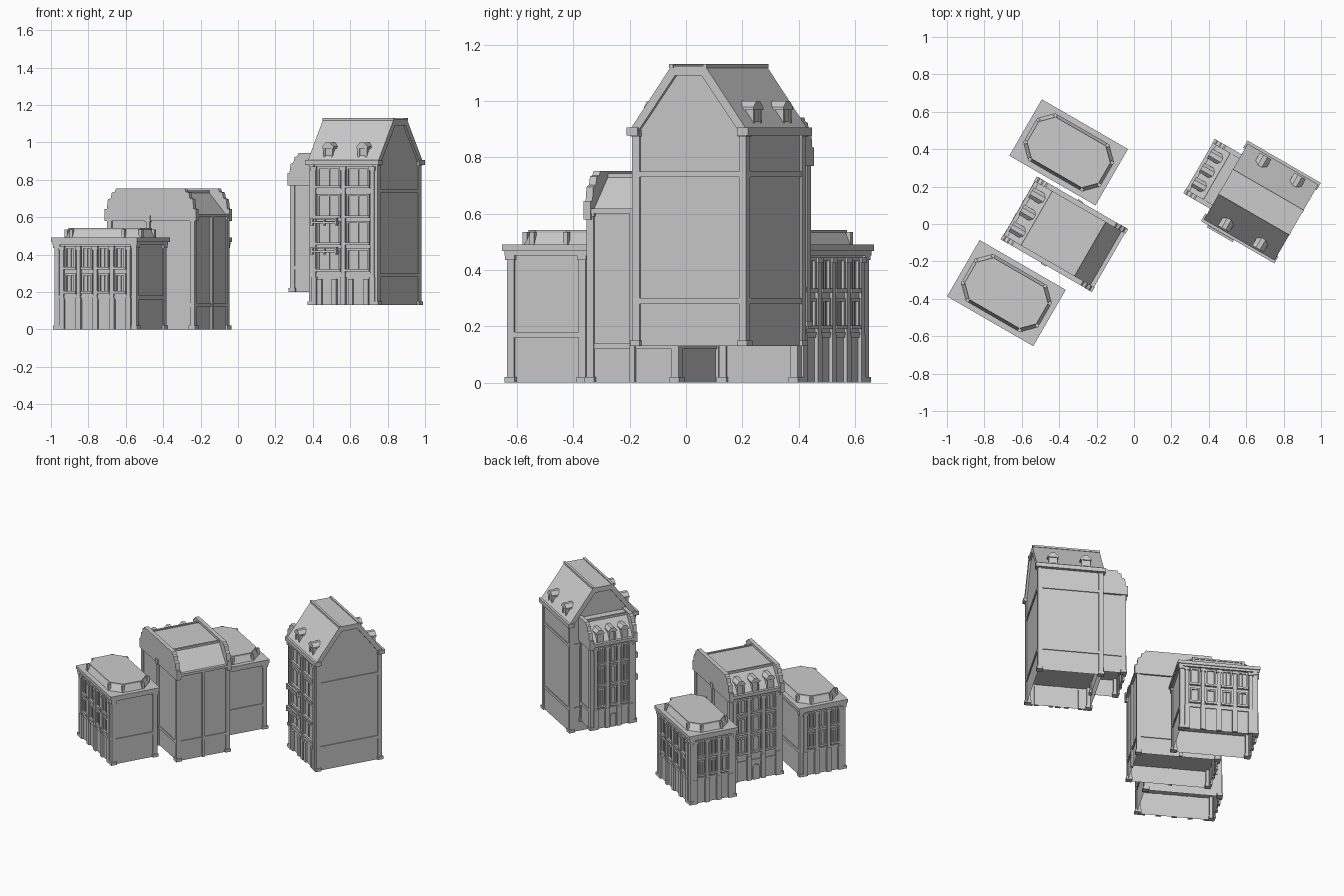
import bpy, bmesh, math
from mathutils import Matrix

if "Cube" in bpy.data.objects:
    bpy.data.objects.remove(bpy.data.objects["Cube"])

TURN = Matrix.Rotation(math.radians(-30), 4, 'Z')   # the whole block is turned 30 degrees
parts = {}


def get(name):
    if name not in parts:
        parts[name] = bmesh.new()
    return parts[name]


def prism(name, pts, axis, t0, t1, skip=()):
    """Extrude a 2D outline: axis u -> (v,z) outline, v -> (u,z), z -> (u,v)."""
    bm = get(name)
    put = {'u': lambda p, t: (t, p[0], p[1]), 'v': lambda p, t: (p[0], t, p[1]),
           'z': lambda p, t: (p[0], p[1], t)}[axis]
    lo = [bm.verts.new(put(p, t0)) for p in pts]
    hi = [bm.verts.new(put(p, t1)) for p in pts]
    n = len(pts)
    for i in range(n):
        bm.faces.new((lo[i], lo[(i + 1) % n], hi[(i + 1) % n], hi[i]))
    if 'lo' not in skip:
        bm.faces.new(lo[::-1])
    bm.faces.new(hi)


def box(name, u0, u1, v0, v1, z0, z1, skip=()):
    prism(name, [(u0, v0), (u1, v0), (u1, v1), (u0, v1)], 'z', z0, z1, skip)


def on_face(name, side, pos, a0, a1, z0, z1, d):
    """Box standing d proud of a wall plane."""
    out = 1 if side[1] == '+' else -1
    p0, p1 = sorted((pos - out * 0.004, pos + out * d))
    if side[0] == 'u':
        box(name, p0, p1, a0, a1, z0, z1)
    else:
        box(name, a0, a1, p0, p1, z0, z1)


def facade(b, side, pos, a0, a1, cols, rows, z_base, z0):
    """Piers, spandrels, framed windows and sills above a base with plinth piers."""
    w = (a1 - a0) / cols
    for i in range(cols + 1):
        c = a0 + i * w
        on_face(b + "_piers", side, pos, c - .012, c + .012, z_base, rows[-1][1], .012)
        on_face(b + "_piers", side, pos, c - .016, c + .016, z0, z_base, .014)
        on_face(b + "_piers", side, pos, c - .018, c + .018, rows[-1][1] - .02, rows[-1][1], .017)
    for i in range(cols):
        l, r = a0 + i * w + .02, a0 + (i + 1) * w - .02
        for za, zb in rows:
            f = b + "_window_frames"
            on_face(f, side, pos, l, l + .01, za, zb, .009)
            on_face(f, side, pos, r - .01, r, za, zb, .009)
            on_face(f, side, pos, l, r, zb - .012, zb, .009)
            on_face(f, side, pos, l - .005, r + .005, za, za + .014, .016)
            m = (l + r) / 2
            on_face(f, side, pos, m - .003, m + .003, za, zb, .005)


def walls(b, u0, u1, v0, v1, z0, z1, base):
    """Shell open below, with corner pilasters, plinth blocks and a band."""
    box(b + "_walls", u0, u1, v0, v1, z0, z1, ('lo',))
    for u in (u0, u1):
        for v in (v0, v1):
            su, sv = (1 if u == u0 else -1), (1 if v == v0 else -1)
            for d, s, za, zb in ((.007, .022, z0, z1), (.013, .027, z0, z0 + .02), (.012, .026, z1 - .02, z1)):
                a, c = sorted((u - su * d, u + su * s))
                e, f = sorted((v - sv * d, v + sv * s))
                box(b + "_corner_pilasters", a, c, e, f, za, zb)
    box(b + "_base_band", u0 - .006, u1 + .006, v0 - .006, v1 + .006, base - .01, base + .01)


def dormer(b, axis, sign, front, c, z0, h, depth, w):
    """Small gabled dormer facing along axis with the given sign."""
    t = sorted((front, front - sign * depth))
    k = sorted((front + sign * .008, front - sign * depth))
    prism(b + "_dormers", [(c - w, z0), (c + w, z0), (c + w, z0 + h * .75), (c - w, z0 + h * .75)], axis, *t)
    q = w + .009
    prism(b + "_dormer_roofs", [(c - q, z0 + h * .68), (c + q, z0 + h * .68), (c + q, z0 + h * .78),
                                (c + .012, z0 + h), (c - .012, z0 + h), (c - q, z0 + h * .78)], axis, *k)
    e = sorted((front + sign * .005, front - sign * .005))
    for s in (-1, 1):
        x = c + s * (w - .003)
        prism(b + "_dormers", [(x - .005, z0), (x + .005, z0), (x + .005, z0 + h * .7), (x - .005, z0 + h * .7)], axis, *e)


# ---- Corner pavilions with low octagonal roofs ----
def pavilion(b, u0, v0, outer):
    u1, v1 = u0 + .532, v0 + .348
    a, c, e, f = u0 + .02, u1 - .02, v0 + .02, v1 - .02
    walls(b, a, c, e, f, 0, .455, .17)
    rows = [(.19, .30), (.32, .445)]
    facade(b, 'u-', a, e + .03, f - .03, 3, rows, .17, 0)
    facade(b, outer, e if outer == 'v-' else f, a + .04, c - .04, 4, rows, .17, 0)
    box(b + "_cornice", u0 + .006, u1 - .006, v0 + .006, v1 - .006, .452, .468)
    box(b + "_cornice", u0, u1, v0, v1, .468, .49)
    bm = get(b + "_roof")

    def ring(i, k, z):
        x0, x1, y0, y1 = u0 + i, u1 - i, v0 + i, v1 - i
        return [bm.verts.new((x, y, z)) for x, y in
                ((x0 + k, y0), (x1 - k, y0), (x1, y0 + k), (x1, y1 - k),
                 (x1 - k, y1), (x0 + k, y1), (x0, y1 - k), (x0, y0 + k))]
    rings = [ring(.03, .07, .49), ring(.05, .064, .532), ring(.045, .066, .532),
             ring(.045, .066, .542), ring(.058, .062, .542)]
    for lo, hi in zip(rings, rings[1:]):
        for i in range(8):
            bm.faces.new((lo[i], lo[(i + 1) % 8], hi[(i + 1) % 8], hi[i]))
    bm.faces.new(rings[-1])
    for p, q in zip(rings[0], rings[2]):         # ribs on the hips
        x, y = (p.co.x + q.co.x) / 2, (p.co.y + q.co.y) / 2
        box(b + "_roof_ribs", x - .009, x + .009, y - .009, y + .009, .485, .535)


pavilion("left_pavilion", -.672, -.835, 'v-')
pavilion("right_pavilion", -.760, -.017, 'v+')


def steps(u, z, s):
    """Stepped shoulder of a parapet, from the eaves up."""
    return [(u + s * x, z + y) for x, y in ((0, -.03), (0, .035), (.014, .035), (.02, .085), (.038, .092),
                                            (.045, .122), (.062, .126), (.07, .142))]


# ---- Middle house with stepped side parapets ----
m = "middle_house"
U0, U1, V0, V1 = -.558, -.032, -.415, -.052
walls(m, U0, U1, V0, V1, 0, .61, .13)
facade(m, 'u-', U0, V0 + .03, V1 - .03, 3, [(.19, .31), (.33, .45), (.47, .585)], .17, 0)
prism(m + "_roof", [(U0, .61), (U1, .61), (-.142, .735), (-.46, .735)], 'v', V0 + .01, V1 - .01)
box(m + "_roof_curbs", -.15, -.136, V0, V1, .728, .742)
box(m + "_roof_curbs", -.466, -.452, V0, V1, .728, .742)
box(m + "_cornice", U0 - .015, U0 + .02, V0 - .01, V1 + .01, .595, .618)
box(m + "_cornice", U1 - .02, U1 + .015, V0 - .01, V1 + .01, .6, .618)
for a, c in ((V0 - .012, V0 + .016), (V1 - .016, V1 + .012)):
    prism(m + "_parapets", steps(-.577, .61, 1) + steps(-.013, .61, -1)[::-1], 'v', a, c)
for side, pos in (('v-', V0), ('v+', V1)):
    on_face(m + "_side_pilasters", side, pos, -.32, -.30, 0, .61, .012)
    on_face(m + "_side_pilasters", side, pos, -.326, -.294, .575, .61, .018)
on_face(m + "_side_pilasters", 'u+', U1, -.243, -.223, 0, .6, .012)
for k in (-1, 0, 1):
    dormer(m, 'u', -1, U0 + .005, -.234 + k * .105, .615, .095, .08, .022)
# Arched door
arch = [(-.234 + .025 * math.cos(t), .08 + .025 * math.sin(t)) for t in [math.pi * i / 6 for i in range(7)]]
prism(m + "_door", [(-.259, 0), (-.209, 0)] + arch, 'u', U0 - .012, U0)

# ---- Tall house ----
t = "tall_house"
A0, A1, B0, B1 = .325, .735, .215, .668
walls(t, A0, A1, B0, B1, .13, .895, .29)
box(t + "_upper_band", A0 - .006, A1 + .006, B0 - .006, B1 + .006, .73, .75)
facade(t, 'v-', B0, A0 + .025, A1 - .025, 2, [(.31, .435), (.45, .58), (.595, .725), (.755, .87)], .28, .13)
for c in (.385, .475, .575, .67):
    on_face(t + "_piers", 'v-', B0, c - .014, c + .014, .13, .27, .012)
for z in (.41, .565):                            # balconies
    on_face(t + "_balconies", 'v-', B0, .345, .505, z, z + .012, .035)
    for c in (.35, .425, .5):
        on_face(t + "_balconies", 'v-', B0 - .027, c - .005, c + .005, z - .01, z + .03, .008)
    on_face(t + "_balconies", 'v-', B0 - .027, .345, .505, z + .022, z + .03, .008)
prof = [(.2, .895), (.372, 1.125), (.51, 1.125), (.683, .895)]
inner = [(.237, .895), (.386, 1.09), (.496, 1.09), (.646, .895)]
prism(t + "_roof", prof, 'u', A0, A1)
for a, c in ((.312, A0 + .002), (A1 - .002, .748)):   # gable edge boards
    for i in range(3):
        prism(t + "_gable_boards", [prof[i], prof[i + 1], inner[i + 1], inner[i]], 'u', a, c)
for v in (.372, .51):
    box(t + "_ridge_trim", .31, .75, v - .008, v + .008, 1.118, 1.131)
for v in (.193, .645):
    box(t + "_eaves", .302, .755, v, v + .045, .878, .906)
for u in (.428, .64):
    dormer(t, 'v', -1, .225, u, .9, .1, .1, .026)
    dormer(t, 'v', 1, .658, u, .9, .1, .1, .026)

# ---- Wing on the tall house ----
w = "wing"
W0, W1, X0, X1 = .165, .33, .288, .596
walls(w, W0, W1, X0, X1, .2, .80, .33)
facade(w, 'u-', W0, X0 + .03, X1 - .03, 3, [(.35, .485), (.5, .635), (.65, .775)], .34, .2)
prism(w + "_roof", [(W0, .80), (W1, .80), (W1, .93), (.262, .93)], 'v', X0 + .01, X1 - .01)
box(w + "_roof_curb", .256, .27, X0, X1, .922, .936)
box(w + "_cornice", .148, W0 + .02, X0 - .01, X1 + .01, .785, .806)
for a, c in ((X0 - .014, X0 + .012), (X1 - .012, X1 + .014)):
    prism(w + "_parapets", steps(.146, .80, 1) + [(W1, .942), (W1, .77)], 'v', a, c)
for k in (-1, 0, 1):
    dormer(w, 'u', -1, W0 + .005, .442 + k * .087, .805, .09, .08, .02)
on_face(w + "_door", 'u-', W0, .422, .462, .2, .29, .01)

# ---- Turn every part into an object ----
for name, bm in parts.items():
    bmesh.ops.recalc_face_normals(bm, faces=bm.faces)
    bm.transform(TURN)
    me = bpy.data.meshes.new(name)
    bm.to_mesh(me)
    bm.free()
    bpy.context.collection.objects.link(bpy.data.objects.new(name, me))
